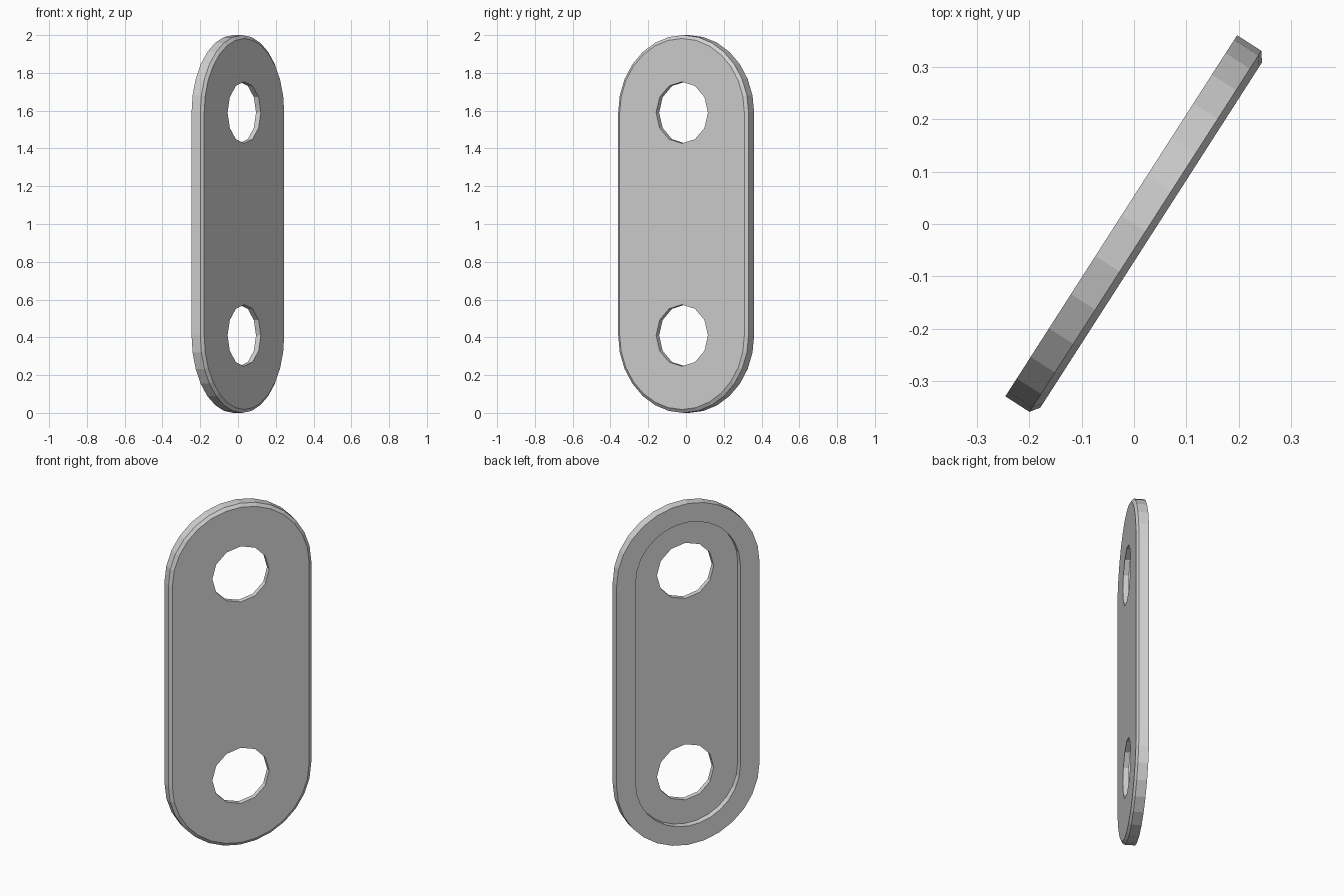
import bpy, bmesh, math
from mathutils import Matrix

cube = bpy.data.objects.get("Cube")
if cube:
    bpy.data.objects.remove(cube, do_unlink=True)

LOW, HIGH = 0.41, 1.59          # heights of the two end centres
FRONT, BACK = -0.039, 0.029     # faces of the plate across its thickness
ANGLE = math.radians(57.3)

grey = bpy.data.materials.new("light_grey")
grey.use_nodes = True
colour = (0.64, 0.64, 0.64, 1)
grey.diffuse_color = colour
grey.node_tree.nodes["Principled BSDF"].inputs["Base Color"].default_value = colour


def stadium(radius, low, high, steps):
    """Outline of two half circles joined by straight sides."""
    points = []
    for centre, start in ((high, 0), (low, math.pi)):
        for i in range(steps + 1):
            a = start + math.pi * i / steps
            points.append((radius * math.cos(a), centre + radius * math.sin(a)))
    return points


def circle(radius, centre, sides):
    return [(radius * math.cos(math.tau * i / sides),
             centre + radius * math.sin(math.tau * i / sides)) for i in range(sides)]


def loft(name, sections):
    """Closed solid through (outline, depth) sections."""
    bm = bmesh.new()
    rings = [[bm.verts.new((x, y, z)) for x, z in outline] for outline, y in sections]
    for a, b in zip(rings, rings[1:]):
        for i in range(len(a)):
            j = (i + 1) % len(a)
            bm.faces.new((a[i], a[j], b[j], b[i]))
    bm.faces.new(rings[0])
    bm.faces.new(rings[-1])
    bmesh.ops.recalc_face_normals(bm, faces=bm.faces)
    mesh = bpy.data.meshes.new(name)
    bm.to_mesh(mesh)
    bm.free()
    mesh.materials.append(grey)
    obj = bpy.data.objects.new(name, mesh)
    bpy.context.collection.objects.link(obj)
    return obj


# Plate with a chamfered front edge
outer = stadium(0.41, LOW, HIGH, 14)
plate = loft("link_plate", [(stadium(0.392, LOW, HIGH, 14), FRONT),
                            (outer, FRONT + 0.013), (outer, BACK)])

# Back recess and the two pin holes
recess = stadium(0.30, LOW, HIGH, 14)
cutters = [loft("recess_cutter", [(recess, FRONT + 0.03), (recess, BACK + 0.1)])]
for label, height in (("lower", LOW), ("upper", HIGH)):
    hole = circle(0.163, height, 12)
    cutters.append(loft(label + "_hole_cutter", [(hole, FRONT - 0.1), (hole, BACK + 0.2)]))

for cutter in cutters:
    cutter.hide_render = True
    cut = plate.modifiers.new(cutter.name, "BOOLEAN")
    cut.operation = "DIFFERENCE"
    cut.solver = "EXACT"
    cut.object = cutter

# Keep the cut result and drop the cutters
graph = bpy.context.evaluated_depsgraph_get()
result = bpy.data.meshes.new_from_object(plate.evaluated_get(graph))
plate.modifiers.clear()
plate.data = result
for cutter in cutters:
    bpy.data.objects.remove(cutter, do_unlink=True)

# Turn the plate about the upright axis
plate.data.transform(Matrix.Rotation(ANGLE, 4, "Z"))
